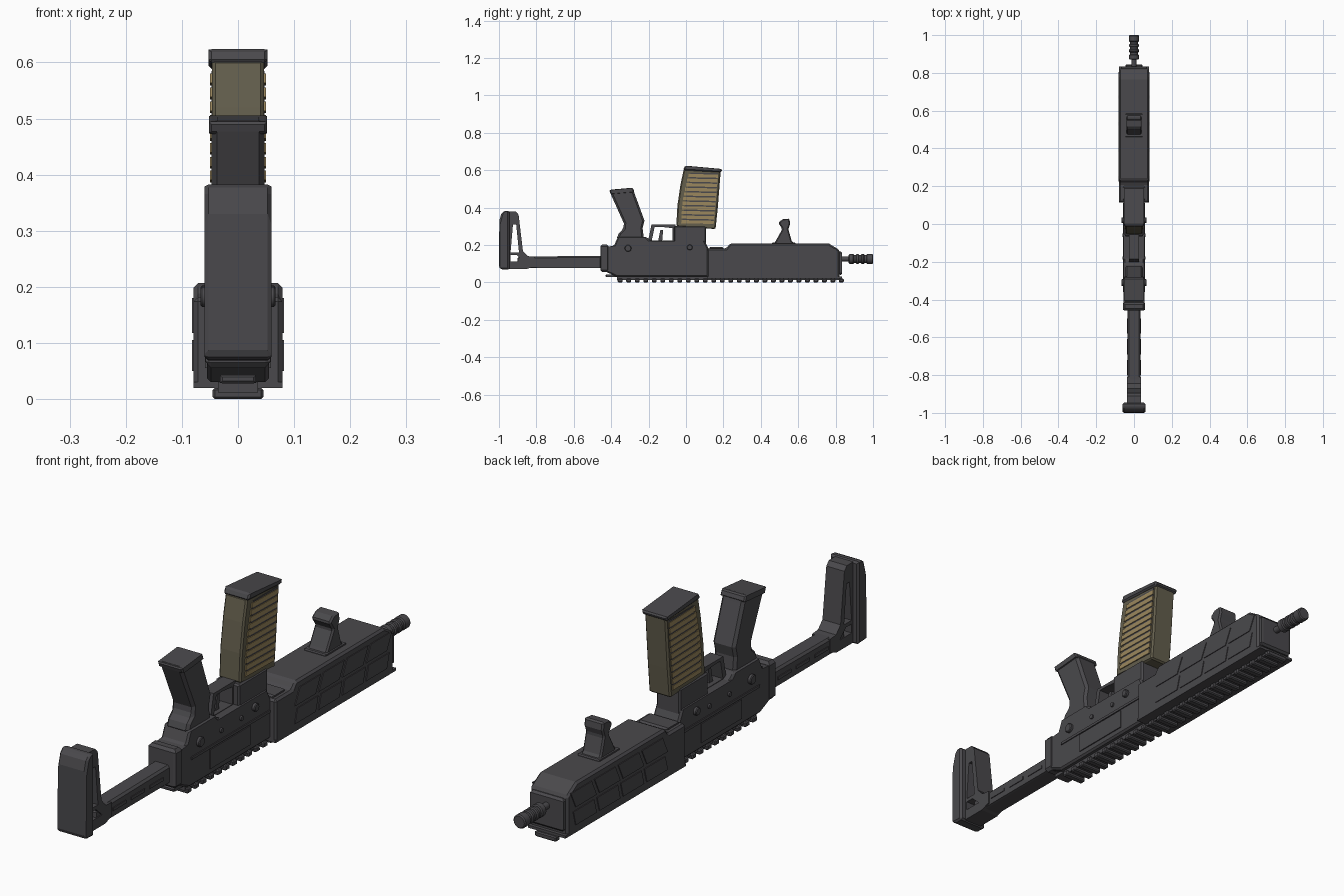
import bpy, bmesh, math
from mathutils import Matrix


def material(name, rgb):
    m = bpy.data.materials.new(name)
    m.diffuse_color = (*rgb, 1)
    return m


GREY = material("gunmetal grey", (0.068, 0.066, 0.072))
OLIVE = material("olive polymer", (0.125, 0.112, 0.073))
TAN = material("tan ribs", (0.33, 0.245, 0.11))
# local (x, y, z) -> world (y, z, x): side profiles are drawn in the y-z plane
SIDE = Matrix(((0, 0, 1), (1, 0, 0), (0, 1, 0)))


def add_mesh(name, mesh, mat, bevel=0.0):
    ob = bpy.data.objects.new(name, mesh)
    bpy.context.collection.objects.link(ob)
    mesh.materials.clear()
    mesh.materials.append(mat)
    if bevel:
        b = ob.modifiers.new("Bevel", 'BEVEL')
        b.width = bevel
        b.segments = 1
        b.limit_method = 'ANGLE'
        b.angle_limit = math.radians(35)
    return ob


def profile(name, outline, half, mat=GREY, bevel=0.0, x=0.0, holes=()):
    """Side profile (y, z) with optional holes, extruded to x +/- half."""
    cu = bpy.data.curves.new(name, 'CURVE')
    cu.dimensions = '2D'
    cu.fill_mode = 'BOTH'
    cu.extrude = half
    for loop in (outline, *holes):
        s = cu.splines.new('POLY')
        s.points.add(len(loop) - 1)
        for p, (a, b) in zip(s.points, loop):
            p.co = (a, b, 0, 1)
        s.use_cyclic_u = True
    tmp = bpy.data.objects.new("tmp", cu)
    bpy.context.collection.objects.link(tmp)
    dg = bpy.context.evaluated_depsgraph_get()
    mesh = bpy.data.meshes.new_from_object(tmp.evaluated_get(dg))
    bpy.data.objects.remove(tmp)
    mesh.name = name
    bm = bmesh.new()
    bm.from_mesh(mesh)
    bmesh.ops.remove_doubles(bm, verts=bm.verts, dist=1e-5)
    bmesh.ops.transform(bm, matrix=SIDE.to_4x4(), verts=bm.verts)
    bmesh.ops.translate(bm, vec=(x, 0, 0), verts=bm.verts)
    bmesh.ops.recalc_face_normals(bm, faces=bm.faces)
    for f in bm.faces:
        f.smooth = False
    bm.to_mesh(mesh)
    bm.free()
    return add_mesh(name, mesh, mat, bevel)


def box(name, y0, y1, z0, z1, half, mat=GREY, bevel=0.0, x=0.0):
    return profile(name, [(y0, z0), (y1, z0), (y1, z1), (y0, z1)], half, mat, bevel, x)


def cylinder(name, loc, r, depth, axis, sides=20, mat=GREY, bevel=0.0):
    bm = bmesh.new()
    rot = Matrix.Rotation(math.pi / 2, 4, 'Y' if axis == 'X' else 'X')
    bmesh.ops.create_cone(bm, cap_ends=True, segments=sides, radius1=r, radius2=r,
                          depth=depth, matrix=Matrix.Translation(loc) @ rot)
    mesh = bpy.data.meshes.new(name)
    bm.to_mesh(mesh)
    bm.free()
    ob = add_mesh(name, mesh, mat, bevel)
    bpy.context.view_layer.objects.active = ob
    ob.select_set(True)
    bpy.ops.object.shade_smooth_by_angle(angle=math.radians(35))
    ob.select_set(False)
    return ob


# Accessory rail along the underside
box("rail_base", -0.37, 0.825, 0.012, 0.03, 0.036)
for i in range(27):
    y = -0.365 + i * 0.0455
    box("rail_tooth", y, y + 0.026, 0.0, 0.02, 0.045, bevel=0.004)

# Handguard with sloping nose and lower rear step
profile("handguard", [(0.113, 0.022), (0.822, 0.022), (0.822, 0.172), (0.765, 0.207),
                      (0.235, 0.207), (0.215, 0.182), (0.113, 0.182)], 0.079, bevel=0.008)
box("handguard_base_plate", 0.113, 0.835, 0.02, 0.03, 0.079)
box("nose_lip", 0.815, 0.835, 0.04, 0.165, 0.07, bevel=0.008)
box("handguard_rear_band", 0.125, 0.20, 0.17, 0.19, 0.06, bevel=0.006)

# Slanted panels on the handguard sides
for s in (-1, 1):
    for i in range(4):
        y = 0.225 + i * 0.142
        profile("upper_side_panel", [(y, 0.118), (y + 0.125, 0.118), (y + 0.155, 0.18),
                                     (y + 0.03, 0.18)], 0.002, x=s * 0.080)
        profile("lower_side_panel", [(y, 0.05), (y + 0.125, 0.05), (y + 0.14, 0.105),
                                     (y + 0.015, 0.105)], 0.002, x=s * 0.080)

# Barrel and muzzle device
cylinder("barrel", (0, 0.87, 0.125), 0.013, 0.12, 'Y')
cylinder("muzzle_core", (0, 0.935, 0.125), 0.021, 0.11, 'Y')
for y, d in ((0.884, 0.028), (0.917, 0.018), (0.945, 0.018), (0.982, 0.036)):
    cylinder("muzzle_ring", (0, y, 0.125), 0.026, d, 'Y', bevel=0.004)

# Forward hand stop
profile("hand_stop", [(0.465, 0.2), (0.48, 0.222), (0.515, 0.285), (0.493, 0.318), (0.515, 0.337),
                      (0.553, 0.341), (0.557, 0.312), (0.547, 0.285), (0.565, 0.222), (0.585, 0.2)],
        0.040, bevel=0.006)
box("hand_stop_foot", 0.46, 0.585, 0.2, 0.213, 0.046, bevel=0.004)

# Receiver body
profile("receiver", [(-0.435, 0.06), (-0.37, 0.03), (0.12, 0.03), (0.12, 0.182), (0.10, 0.222),
                     (-0.19, 0.222), (-0.21, 0.242), (-0.365, 0.242), (-0.385, 0.195),
                     (-0.435, 0.19)], 0.055, bevel=0.007)
box("magazine_well", -0.065, 0.108, 0.17, 0.30, 0.050, bevel=0.006)
box("rear_collar", -0.458, -0.415, 0.055, 0.203, 0.058, bevel=0.01)
box("charging_handle", -0.43, -0.36, 0.028, 0.043, 0.032, bevel=0.004)

# Receiver side panels, pins and controls
for s in (-1, 1):
    box("receiver_side_panel", -0.25, -0.01, 0.055, 0.128, 0.003, x=s * 0.056)
    box("receiver_side_rib", -0.36, 0.11, 0.132, 0.142, 0.004, x=s * 0.055)
    cylinder("selector", (s * 0.058, -0.31, 0.182), 0.018, 0.018, 'X', bevel=0.003)
    cylinder("magazine_button", (s * 0.057, 0.02, 0.187), 0.015, 0.02, 'X', bevel=0.003)
    for y in (-0.18, -0.06):
        cylinder("receiver_pin", (s * 0.056, y, 0.175), 0.009, 0.01, 'X', 12)

# Trigger guard and trigger
profile("trigger_guard", [(-0.205, 0.21), (-0.185, 0.308), (-0.055, 0.308), (-0.055, 0.21)], 0.027,
        holes=[[(-0.183, 0.224), (-0.168, 0.296), (-0.128, 0.296), (-0.072, 0.290), (-0.072, 0.224)]])
profile("trigger", [(-0.15, 0.215), (-0.128, 0.215), (-0.122, 0.28), (-0.137, 0.28)], 0.009)

# Pistol grip
profile("grip", [(-0.372, 0.23), (-0.36, 0.262), (-0.335, 0.285), (-0.332, 0.315), (-0.405, 0.478),
                 (-0.410, 0.495), (-0.285, 0.506), (-0.275, 0.475), (-0.222, 0.33), (-0.232, 0.29),
                 (-0.225, 0.23)], 0.047, bevel=0.010)
profile("grip_cap", [(-0.403, 0.472), (-0.411, 0.494), (-0.285, 0.506), (-0.275, 0.483)],
        0.052, bevel=0.005)

# Curved magazine with end cap
profile("magazine_body", [(-0.052, 0.30), (0.158, 0.285), (0.170, 0.40), (0.186, 0.60),
                          (-0.012, 0.605), (-0.03, 0.52), (-0.046, 0.41)], 0.046, OLIVE, 0.006)
profile("magazine_cap", [(-0.016, 0.600), (0.189, 0.588), (0.194, 0.606), (-0.004, 0.624)],
        0.053, GREY, 0.006)


# Tan ribs with dark slots on both magazine sides
def rear_edge(z):
    return -0.040 + 0.42 * max(0, z - 0.37) ** 1.6 + 0.03 * (z - 0.31)


for s in (-1, 1):
    profile("magazine_slot_panel", [(rear_edge(0.315) + 0.018, 0.318), (0.146, 0.31), (0.172, 0.585),
                                    (rear_edge(0.59) + 0.018, 0.585)], 0.001, GREY, x=s * 0.0465)
    for i in range(11):
        z = 0.316 + i * 0.0247
        a, b = rear_edge(z) + 0.014, 0.148 + 0.09 * (z - 0.316)
        profile("magazine_rib", [(a, z), (b, z - 0.004), (b + 0.001, z + 0.013), (a + 0.002, z + 0.017)],
                0.002, TAN, x=s * 0.048)

# Stock tube with raised side strips
profile("stock_tube", [(-0.90, 0.076), (-0.45, 0.076), (-0.45, 0.142), (-0.84, 0.138), (-0.90, 0.138)],
        0.034, bevel=0.008)
for s in (-1, 1):
    for y in (-0.80, -0.69, -0.58):
        box("tube_strip", y, y + 0.08, 0.10, 0.112, 0.002, x=s * 0.035)

# Skeleton shoulder stock and pad
profile("stock_frame", [(-0.96, 0.072), (-0.85, 0.072), (-0.81, 0.085), (-0.81, 0.137), (-0.845, 0.140),
                        (-0.872, 0.168), (-0.895, 0.362), (-0.91, 0.378), (-0.96, 0.378)], 0.038,
        holes=[[(-0.938, 0.16), (-0.893, 0.16), (-0.908, 0.31), (-0.925, 0.31)],
               [(-0.938, 0.112), (-0.868, 0.112), (-0.905, 0.146), (-0.938, 0.146)]])
profile("shoulder_pad", [(-0.99, 0.07), (-0.945, 0.068), (-0.945, 0.382), (-0.972, 0.382),
                         (-0.988, 0.366), (-0.998, 0.33), (-1.0, 0.08)], 0.060, bevel=0.008)
